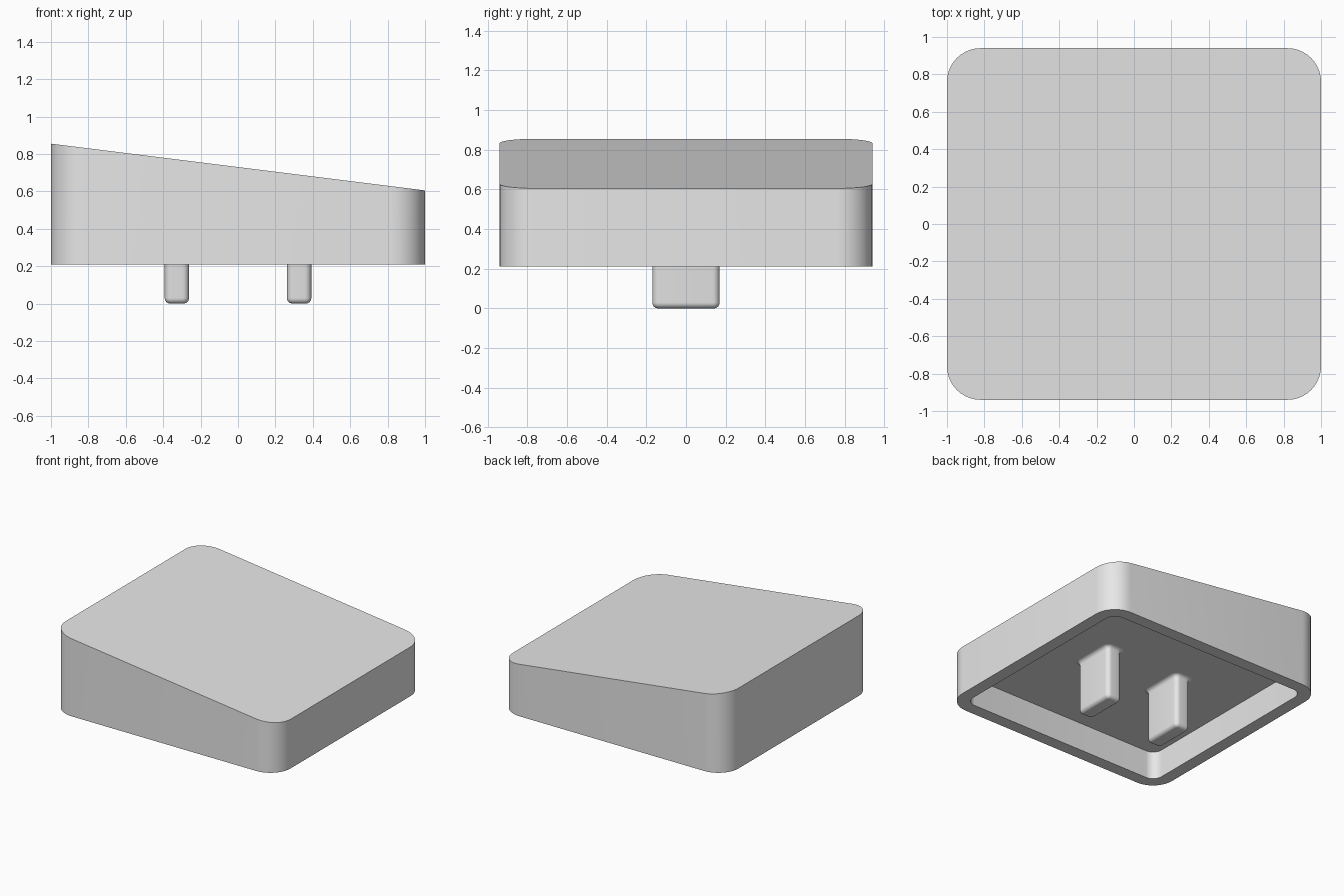
import bpy
import bmesh
import math

cube = bpy.data.objects.get("Cube")
if cube:
    bpy.data.objects.remove(cube, do_unlink=True)

grey = bpy.data.materials.new("light grey plastic")
grey.use_nodes = True
grey.diffuse_color = (0.8, 0.8, 0.8, 1)
grey.node_tree.nodes["Principled BSDF"].inputs["Base Color"].default_value = grey.diffuse_color

HALF_X, HALF_Y, CORNER = 1.0, 0.94, 0.18
WALL = 0.1
RIM_Z, CEILING_Z = 0.21, 0.435


def slanted_top(x):
    return 0.73 - 0.125 * x


def rounded_loop(bm, hx, hy, r, height, cx=0, steps=10):
    """Ring of vertices around a rounded rectangle; height is a function of x."""
    ring = []
    for quarter, (sx, sy) in enumerate([(1, 1), (-1, 1), (-1, -1), (1, -1)]):
        for i in range(steps + 1):
            a = math.pi / 2 * (quarter + i / steps)
            x = cx + sx * (hx - r) + r * math.cos(a)
            y = sy * (hy - r) + r * math.sin(a)
            ring.append(bm.verts.new((x, y, height(x))))
    return ring


def loft(name, bm, rings):
    """Joins the rings in order, caps both ends and makes a smooth object."""
    for a, b in zip(rings, rings[1:]):
        for i in range(len(a)):
            j = (i + 1) % len(a)
            bm.faces.new((a[i], a[j], b[j], b[i]))
    bm.faces.new(rings[0])
    bm.faces.new(rings[-1])
    bmesh.ops.recalc_face_normals(bm, faces=bm.faces)
    mesh = bpy.data.meshes.new(name)
    bm.to_mesh(mesh)
    bm.free()
    mesh.materials.append(grey)
    obj = bpy.data.objects.new(name, mesh)
    bpy.context.collection.objects.link(obj)
    bpy.ops.object.select_all(action="DESELECT")
    obj.select_set(True)
    bpy.context.view_layer.objects.active = obj
    bpy.ops.object.shade_smooth_by_angle(angle=math.radians(30))
    return obj


# Wedge shell: slanted lid, outer wall, flat rim, inner wall, flat ceiling
bm = bmesh.new()
inner = (HALF_X - WALL, HALF_Y - WALL, CORNER - WALL)
loft("cap_shell", bm, [
    rounded_loop(bm, HALF_X, HALF_Y, CORNER, slanted_top),
    rounded_loop(bm, HALF_X, HALF_Y, CORNER, lambda x: RIM_Z),
    rounded_loop(bm, *inner, lambda x: RIM_Z),
    rounded_loop(bm, *inner, lambda x: CEILING_Z),
])

# Two prongs: rounded tip below, small flare where they meet the ceiling
EDGE, STEPS = 0.03, 6
for side, label in ((1, "left"), (-1, "right")):
    bm = bmesh.new()
    profile = []
    for i in range(STEPS + 1):
        a = math.pi / 2 * i / STEPS
        profile.append((EDGE * (math.sin(a) - 1), EDGE * (1 - math.cos(a))))
    for i in range(STEPS + 1):
        a = math.pi / 2 * i / STEPS
        profile.append((EDGE * (1 - math.cos(a)), CEILING_Z - EDGE * (1 - math.sin(a))))
    loft(label + "_prong", bm, [
        rounded_loop(bm, 0.065 + grow, 0.17 + grow, EDGE + 0.005 + grow,
                     lambda x, z=z: z, cx=side * 0.327, steps=STEPS)
        for grow, z in profile
    ])
